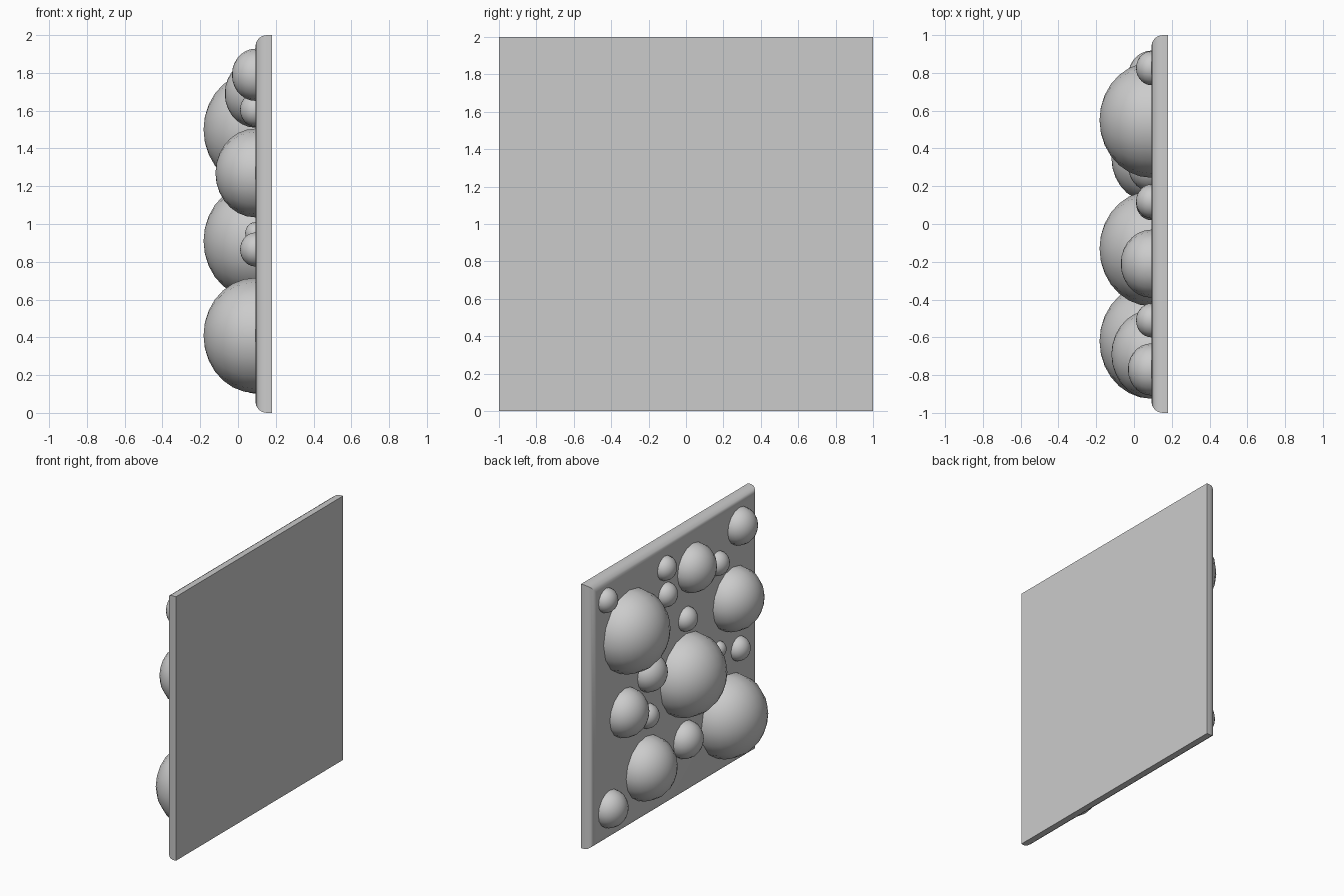
import bpy, bmesh
from math import radians
from mathutils import Matrix

if "Cube" in bpy.data.objects:
    bpy.data.objects.remove(bpy.data.objects["Cube"])

FACE_X, BACK_X = 0.092, 0.18   # studded face and flat rear face


def make_object(name, bm):
    mesh = bpy.data.meshes.new(name)
    bm.to_mesh(mesh)
    bm.free()
    ob = bpy.data.objects.new(name, mesh)
    bpy.context.collection.objects.link(ob)
    bpy.ops.object.select_all(action='DESELECT')
    bpy.context.view_layer.objects.active = ob
    ob.select_set(True)
    bpy.ops.object.shade_smooth_by_angle(angle=radians(40))
    return ob


# square panel, rounded only around the studded face
bm = bmesh.new()
bmesh.ops.create_cube(bm, size=1, matrix=Matrix.Translation(((FACE_X + BACK_X) / 2, 0, 1))
                      @ Matrix.Diagonal((BACK_X - FACE_X, 2, 2, 1)))
rim = [e for e in bm.edges if all(v.co.x < 0.12 for v in e.verts)]
bmesh.ops.bevel(bm, geom=rim, offset=0.06, segments=4, profile=0.5, affect='EDGES')
make_object("panel", bm)


# half dome, slightly flattened, bulging towards -x
def dome(name, y, z, r):
    bm = bmesh.new()
    bmesh.ops.create_uvsphere(bm, u_segments=16, v_segments=14, radius=r)
    bmesh.ops.rotate(bm, verts=bm.verts, matrix=Matrix.Rotation(radians(90), 3, 'Y'))
    bmesh.ops.delete(bm, geom=[v for v in bm.verts if v.co.x > 1e-4], context='VERTS')
    bmesh.ops.scale(bm, verts=bm.verts, vec=(0.9, 1, 1))
    bmesh.ops.translate(bm, verts=bm.verts, vec=(FACE_X, y, z))
    make_object(name, bm)


# bubble sizes with their (y, z) positions
bubbles = {
    ("huge", 0.305): [(0.55, 1.50), (-0.13, 0.91), (-0.62, 0.41)],
    ("large", 0.235): [(-0.69, 1.27), (0.35, 0.385)],
    ("medium", 0.18): [(-0.21, 1.69), (0.60, 0.90)],
    ("small", 0.138): [(-0.77, 1.79), (0.78, 0.24), (-0.12, 0.42), (0.31, 1.09)],
    ("tiny", 0.09): [(0.825, 1.835), (0.12, 1.81), (0.11, 1.605), (-0.51, 1.605),
                     (-0.13, 1.33), (-0.76, 0.865), (-0.52, 0.95), (0.33, 0.77)],
}
for (size, r), spots in bubbles.items():
    for i, (y, z) in enumerate(spots):
        # one tiny bubble is smaller still
        dome(f"{size}_bubble_{i + 1}", y, z, 0.06 if (y, z) == (-0.52, 0.95) else r)
